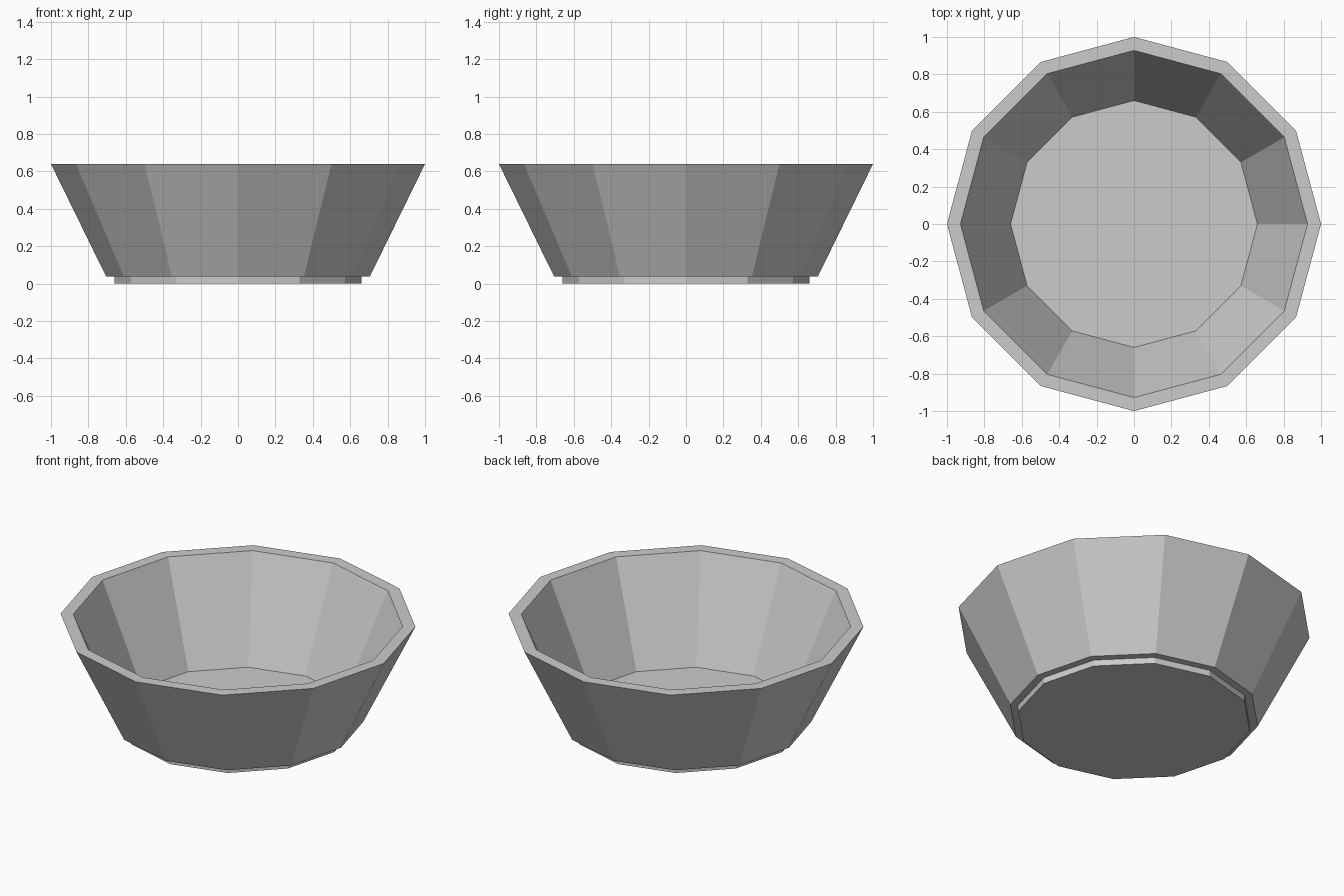
import bpy, bmesh
from math import cos, sin, pi

cube = bpy.data.objects.get("Cube")
if cube:
    bpy.data.objects.remove(cube, do_unlink=True)

SIDES = 12

grey = bpy.data.materials.new("light_grey")
grey.use_nodes = True
colour = (0.6, 0.6, 0.6, 1)
grey.diffuse_color = colour
grey.node_tree.nodes["Principled BSDF"].inputs["Base Color"].default_value = colour


def lathe(name, profile, caps):
    """Turn a (radius, height) profile into a flat-sided ring; cap its ends if asked."""
    bm = bmesh.new()
    rings = [[bm.verts.new((r * cos(2 * pi * i / SIDES), r * sin(2 * pi * i / SIDES), z))
              for i in range(SIDES)] for r, z in profile]
    for a, b in zip(rings, rings[1:]):
        for i in range(SIDES):
            j = (i + 1) % SIDES
            bm.faces.new((a[i], a[j], b[j], b[i]))
    if caps:
        bm.faces.new(rings[0][::-1])
        bm.faces.new(rings[-1])
    bmesh.ops.recalc_face_normals(bm, faces=bm.faces)
    mesh = bpy.data.meshes.new(name)
    bm.to_mesh(mesh)
    bm.free()
    mesh.materials.append(grey)
    obj = bpy.data.objects.new(name, mesh)
    bpy.context.collection.objects.link(obj)
    return obj


# Bowl: underside lip, outer wall, flat rim, inner wall and floor in one closed shell
lathe("bowl", [(0.66, 0.038), (0.705, 0.038), (1.0, 0.64), (0.928, 0.64), (0.66, 0.042)], True)

# Short foot under the bowl
lathe("foot", [(0.66, 0.0), (0.66, 0.038)], True)
